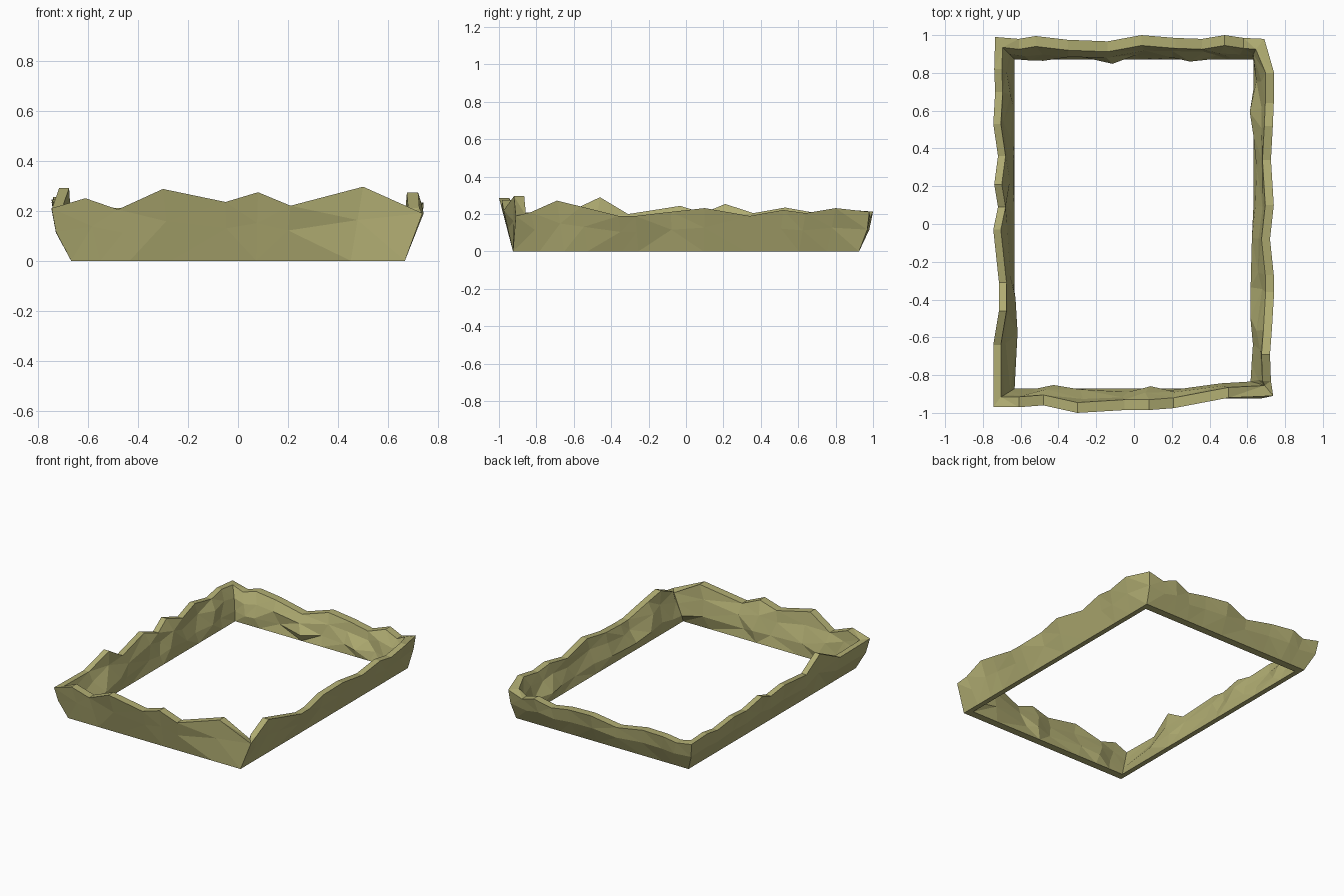
import bpy, bmesh, random
from mathutils import Vector

if "Cube" in bpy.data.objects:
    bpy.data.objects.remove(bpy.data.objects["Cube"])

random.seed(4)

# Outer rim of each wall, counter-clockwise: (x, y, z); each wall starts at its corner
front = [(-.745, -.97, .21), (-.61, -.97, .25), (-.48, -.96, .205), (-.30, -1.0, .287),
         (-.05, -.985, .235), (.08, -.985, .274), (.21, -.975, .22), (.50, -.92, .296)]
right = [(.737, -.91, .19), (.725, -.83, .21), (.72, -.69, .272), (.73, -.56, .24),
         (.742, -.36, .19), (.74, -.27, .19), (.72, -.08, .212), (.74, .10, .232),
         (.725, .34, .19), (.735, .52, .222), (.74, .64, .205), (.742, .80, .232)]
back = [(.69, .98, .212), (.58, .985, .18), (.48, 1.0, .213), (.36, .98, .175),
        (.22, .985, .20), (.04, 1.0, .213), (-.14, .967, .165), (-.35, .975, .205),
        (-.52, .995, .213), (-.61, .98, .19)]
left = [(-.735, .99, .214), (-.74, .82, .226), (-.735, .70, .205), (-.745, .53, .235),
        (-.72, .36, .205), (-.74, .21, .254), (-.72, .09, .205), (-.745, -.03, .244),
        (-.715, -.31, .20), (-.715, -.46, .29), (-.745, -.64, .205)]

# Per wall: points, outward normal, rim thickness, outward belly of the outer face
walls = [(front, (0, -1), .055, 0), (right, (1, 0), .045, 0),
         (back, (0, 1), .055, .014), (left, (-1, 0), .04, .018)]

OUT = (.667, .925)     # half size of the outer footprint
INN = (.632, .872)     # half size of the inner footprint


def footprint(p, n, half):
    """Point on a rectangular footprint below a rim point."""
    f = (p.x * half[0] / .74, p.y * half[1] / .98)
    f = [max(-h, min(h, v)) for v, h in zip(f, half)]
    for i in range(2):
        if n[i]:
            f[i] = n[i] * half[i]
    return Vector((f[0], f[1], 0))


bm = bmesh.new()
rings = []
for w, (pts, n, thick, belly) in enumerate(walls):
    prev = walls[w - 1]
    for k, c in enumerate(pts):
        p = Vector(c)
        normal = Vector((n[0], n[1], 0))
        inward = normal * thick
        bulge = normal * belly
        dirs = n
        if k == 0:                       # corner shared with the previous wall
            pn = Vector((prev[1][0], prev[1][1], 0))
            inward += pn * prev[2]
            bulge += pn * prev[3]
            dirs = (n[0] + prev[1][0], n[1] + prev[1][1])
            normal = normal + pn
        base = footprint(p, dirs, OUT)
        foot = footprint(p, dirs, INN)
        top_in = p - inward
        along = Vector((-n[1], n[0], 0)) * (random.uniform(-.03, .03) if k else 0)
        outer_mid = base.lerp(p, .55) + bulge
        # broken rock facets on the inner face
        high = foot.lerp(top_in, .68) - normal * random.uniform(-.012, .022) + along
        low = foot.lerp(top_in, .30) - normal * random.uniform(-.005, .038) - along
        rings.append([bm.verts.new(v) for v in (base, outer_mid, p, top_in, high, low, foot)])

# Skin neighbouring sections into a closed loop
for i, b in enumerate(rings):
    a = rings[i - 1]
    for j in range(7):
        k = (j + 1) % 7
        bm.faces.new((a[j], b[j], b[k], a[k]))
bmesh.ops.triangulate(bm, faces=[f for f in bm.faces], quad_method='SHORT_EDGE')
bmesh.ops.recalc_face_normals(bm, faces=bm.faces)

mesh = bpy.data.meshes.new("rock_border")
bm.to_mesh(mesh)
bm.free()
border = bpy.data.objects.new("rock_border", mesh)
bpy.context.collection.objects.link(border)

# Olive rock colour
mat = bpy.data.materials.new("olive_rock")
mat.diffuse_color = (.44, .42, .17, 1)
mat.use_nodes = True
mat.node_tree.nodes["Principled BSDF"].inputs["Base Color"].default_value = mat.diffuse_color
mesh.materials.append(mat)
